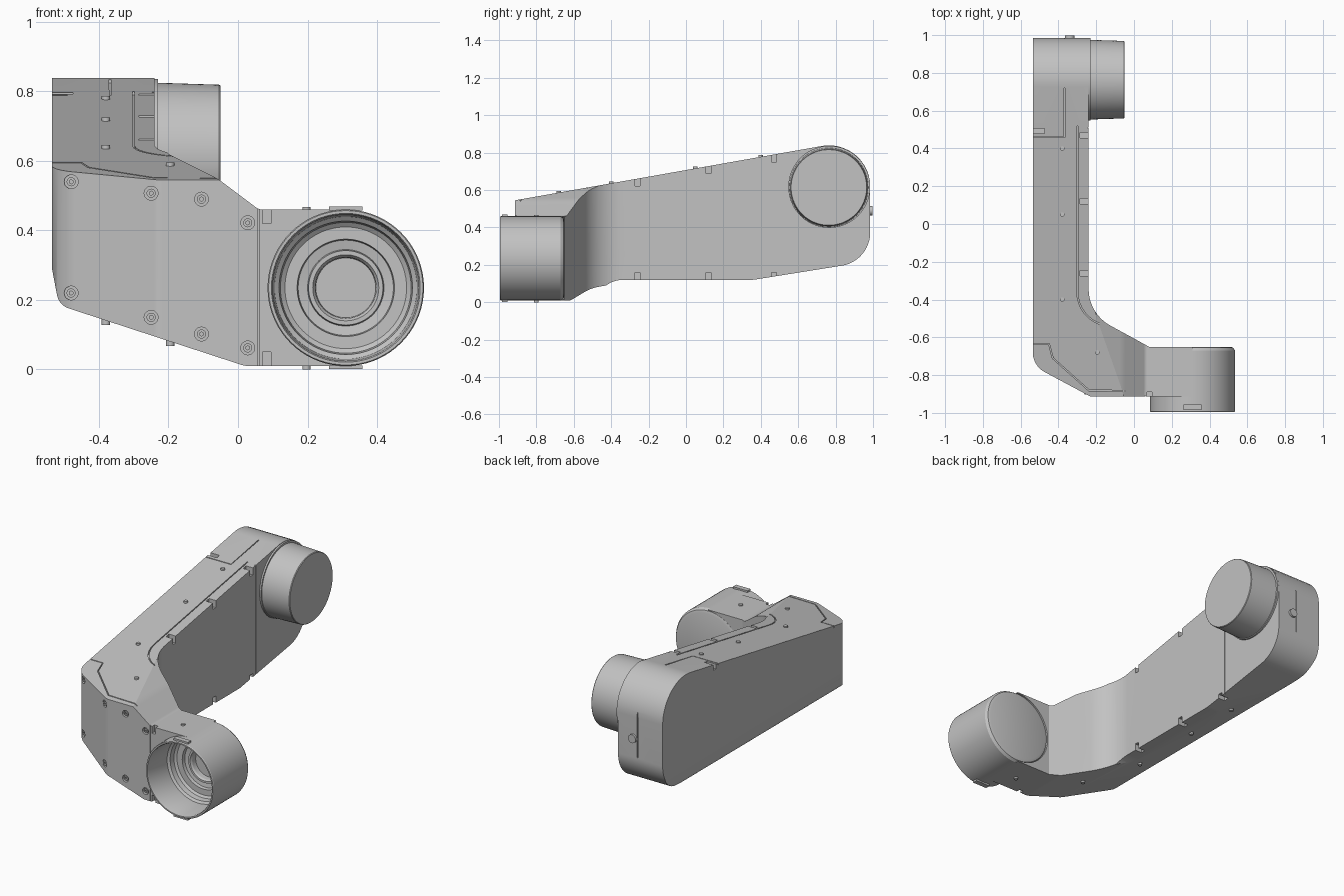
import bpy, bmesh, math
from mathutils import Vector, Matrix

if "Cube" in bpy.data.objects:
    bpy.data.objects.remove(bpy.data.objects["Cube"], do_unlink=True)

GREY = (0.54, 0.54, 0.54, 1)
mat = bpy.data.materials.new("light grey metal")
mat.use_nodes = True
mat.diffuse_color = GREY
mat.node_tree.nodes["Principled BSDF"].inputs["Base Color"].default_value = GREY


def make(name, bm):
    bmesh.ops.recalc_face_normals(bm, faces=bm.faces)
    me = bpy.data.meshes.new(name)
    bm.to_mesh(me)
    bm.free()
    me.materials.append(mat)
    ob = bpy.data.objects.new(name, me)
    bpy.context.collection.objects.link(ob)
    return ob


def activate(ob):
    bpy.ops.object.select_all(action='DESELECT')
    ob.select_set(True)
    bpy.context.view_layer.objects.active = ob


def smooth(ob):
    activate(ob)
    bpy.ops.object.shade_smooth_by_angle(angle=math.radians(28))
    return ob


def boolean(ob, cutter, op='DIFFERENCE'):
    mod = ob.modifiers.new("cut", 'BOOLEAN')
    mod.object, mod.operation, mod.solver = cutter, op, 'EXACT'
    activate(ob)
    bpy.ops.object.modifier_apply(modifier=mod.name)
    bpy.data.objects.remove(cutter, do_unlink=True)


def rounded(corners, steps=14):
    """Outline from (a, b, radius) corners."""
    out = []
    for i, (a, b, r) in enumerate(corners):
        c = Vector((a, b))
        if r == 0:
            out.append(c)
            continue
        u = (Vector(corners[i - 1][:2]) - c).normalized()
        v = (Vector(corners[(i + 1) % len(corners)][:2]) - c).normalized()
        half = u.angle(v) / 2
        mid = c + (u + v).normalized() * r / math.sin(half)
        s, e = c + u * r / math.tan(half) - mid, c + v * r / math.tan(half) - mid
        out += [mid + s.lerp(e, k / steps).normalized() * r for k in range(steps + 1)]
    return out


def prism(name, corners, place, lo, hi, edge_rule=None, width=0.05):
    """Extrude an outline; place(a, b, h) puts it in space."""
    bm = bmesh.new()
    pts = rounded(corners)
    rings = [[bm.verts.new(place(p.x, p.y, h)) for p in pts] for h in (lo, hi)]
    n = len(pts)
    low = bm.faces.new(rings[0])
    bm.faces.new(rings[1])
    for i in range(n):
        j = (i + 1) % n
        bm.faces.new((rings[0][i], rings[0][j], rings[1][j], rings[1][i]))
    if edge_rule:
        edges = [e for e in low.edges if edge_rule((e.verts[0].co + e.verts[1].co) / 2)]
        bmesh.ops.bevel(bm, geom=edges, offset=width, segments=5, profile=0.5, affect='EDGES')
    return make(name, bm)


def cylinder(name, r, p, q, sides=20):
    p, q = Vector(p), Vector(q)
    bm = bmesh.new()
    m = Matrix.Translation((p + q) / 2) @ (q - p).to_track_quat('Z', 'Y').to_matrix().to_4x4()
    bmesh.ops.create_cone(bm, cap_ends=True, segments=sides, radius1=r, radius2=r,
                          depth=(q - p).length, matrix=m)
    return make(name, bm)


def box(name, x0, x1, y0, y1, z0, z1):
    bm = bmesh.new()
    bmesh.ops.create_cube(bm, size=1)
    for v in bm.verts:
        v.co = [lo if c < 0 else hi for c, lo, hi in zip(v.co, (x0, y0, z0), (x1, y1, z1))]
    return make(name, bm)


def lathe(name, profile, centre, axis):
    """Turn (radius, position) points about a line through centre."""
    axis, centre = Vector(axis), Vector(centre)
    bm = bmesh.new()
    vs = [bm.verts.new(centre + axis * h + Vector((0, 0, r))) for r, h in profile]
    es = [bm.edges.new(pair) for pair in zip(vs, vs[1:])]
    bmesh.ops.spin(bm, geom=vs + es, cent=centre, axis=axis, angle=math.tau, steps=72)
    bmesh.ops.remove_doubles(bm, verts=bm.verts, dist=1e-4)
    return smooth(make(name, bm))


def top(y):
    return 0.545 + 0.177 * (y + 0.915)


def groove(path):
    """Thin ribbon that scores a seam into the sloping top."""
    bm = bmesh.new()
    rows = [(bm.verts.new((x, y, top(y) - 0.01)), bm.verts.new((x, y, 1))) for x, y in path]
    for a, b in zip(rows, rows[1:]):
        bm.faces.new((a[0], b[0], b[1], a[1]))
    ob = make("seam_cutter", bm)
    mod = ob.modifiers.new("thick", 'SOLIDIFY')
    mod.thickness, mod.offset = 0.006, 0
    activate(ob)
    bpy.ops.object.modifier_apply(modifier=mod.name)
    return ob


# Arm: plan, side and front outlines intersected
arm = prism("arm_body", [
    (-0.915, top(-0.915), 0), (0.985, top(0.985), 0.22), (0.985, 0.22, 0.18),
    (0.36, 0.12, 0.15), (-0.38, 0.12, 0.15), (-0.6, -0.02, 0), (-0.915, -0.02, 0)],
    lambda a, b, h: (h, a, b), -0.535, 0.4, lambda c: c.y > 0.66)
boolean(arm, prism("plan", [
    (-0.536, 1.1, 0), (-0.24, 1.1, 0), (-0.24, -0.475, 0.22), (0.08, -0.65, 0),
    (0.31, -0.65, 0), (0.31, -0.914, 0), (-0.23, -0.914, 0.05), (-0.536, -0.75, 0.12)],
    lambda a, b, h: (a, b, h), -0.1, 1.0), 'INTERSECT')
boolean(arm, prism("front", [
    (0.32, 0.46, 0), (0.06, 0.46, 0.03), (-0.06, 0.55, 0.2), (-0.2, 0.62, 0),
    (-0.235, 0.66, 0), (-0.235, 0.95, 0), (-0.537, 0.95, 0), (-0.537, 0.3, 0.1),
    (-0.515, 0.185, 0.05), (0.02, 0.01, 0.08), (0.32, 0.01, 0)],
    lambda a, b, h: (a, h, b), -1.1, 1.1), 'INTERSECT')

# Bore for the front joint
boolean(arm, cylinder("bore", 0.22, (0.31, -1.1, 0.235), (0.31, -0.5, 0.235), 72))

# Seams on the top, front, inner wall and rear
arc = [(-0.12 - 0.18 * math.cos(t), -0.36 - 0.18 * math.sin(t))
       for t in (k * math.radians(10) for k in range(8))]
boolean(arm, groove([(-0.3, 0.52)] + arc))
boolean(arm, groove([(-0.6, -0.635), (-0.45, -0.635), (-0.43, -0.71), (-0.24, -0.88), (-0.04, -0.885)]))
boolean(arm, groove([(-0.6, 0.46), (-0.368, 0.46), (-0.368, 0.72)]))
boolean(arm, box("seam", 0.057, 0.062, -1, -0.907, -0.1, 0.6))
boolean(arm, box("seam", -0.247, -0.2, 0.507, 0.512, 0, 1))
boolean(arm, box("seam", -0.371, -0.366, 0.978, 1.1, 0.38, 0.65))

# Clip notches along the inner wall and on the outer side
for y in (-0.26, 0.12, 0.47):
    boolean(arm, box("notch", -0.285, -0.2, y - 0.014, y + 0.014, top(y) - 0.04, 1))
    boolean(arm, box("notch", -0.285, -0.2, y - 0.014, y + 0.014, 0, 0.16))
boolean(arm, box("notch", -0.6, -0.475, 0.48, 0.505, top(0.49) - 0.03, 1))
for z0, z1 in ((0.42, 0.5), (-0.03, 0.05)):
    boolean(arm, box("notch", 0.07, 0.095, -1, -0.89, z0, z1))

# Countersunk screws on the front cover
for x, z in ((-0.48, 0.54), (-0.25, 0.507), (-0.105, 0.49), (0.028, 0.422),
             (-0.48, 0.22), (-0.25, 0.15), (-0.105, 0.102), (0.028, 0.062)):
    y = -0.914 + max(0, -0.235 - x) * 0.56
    boolean(arm, cylinder("hole", 0.02, (x, y - 0.06, z), (x, y + 0.018, z)))
    head = cylinder("cover_screw", 0.013, (x, y + 0.004, z), (x, y + 0.025, z))
    boolean(head, cylinder("socket", 0.006, (x, y - 0.02, z), (x, y + 0.012, z), 6))
    smooth(head)
smooth(arm)

# Small screws standing out of the top and the underside
for x, y in ((-0.38, 0.4), (-0.38, 0.05), (-0.38, -0.4), (-0.195, -0.68)):
    smooth(cylinder("top_screw", 0.012, (x, y, top(y) - 0.02), (x, y, top(y) + 0.009)))
    z = 0.013 - x * 0.33
    smooth(cylinder("underside_screw", 0.012, (x, y, z + 0.03), (x, y, z - 0.01)))
smooth(cylinder("rear_screw", 0.025, (-0.34, 0.95, 0.49), (-0.34, 0.998, 0.49)))

# Front joint: open stepped housing
lathe("front_joint_housing", [
    (0, -0.65), (0.2, -0.65), (0.215, -0.655), (0.225, -0.67), (0.225, -0.99), (0.222, -0.995),
    (0.214, -0.995), (0.21, -0.985), (0.205, -0.82), (0.192, -0.81), (0.188, -0.78), (0.175, -0.77),
    (0.14, -0.77), (0.137, -0.75), (0.11, -0.745), (0.107, -0.76), (0.095, -0.76), (0.088, -0.75),
    (0.086, -0.72), (0, -0.72)], (0.31, 0, 0.235), (0, 1, 0))
for z in (0.458, 0.001):
    box("housing_tab", 0.262, 0.358, -0.985, -0.955, z, z + 0.011)
    smooth(cylinder("housing_screw", 0.012, (0.197, -0.8, z - 0.001 if z < 0.1 else z - 0.03),
                    (0.197, -0.8, 0.03 if z < 0.1 else 0.467)))

# Rear joint: collar and drum
lathe("rear_joint_collar", [(0, -0.26), (0.219, -0.26), (0.219, -0.23), (0, -0.23)],
      (0, 0.766, 0.617), (1, 0, 0))
lathe("rear_joint_drum", [(0, -0.24), (0.211, -0.24), (0.205, -0.054), (0.202, -0.05), (0, -0.05)],
      (0, 0.764, 0.614), (1, 0, 0))
